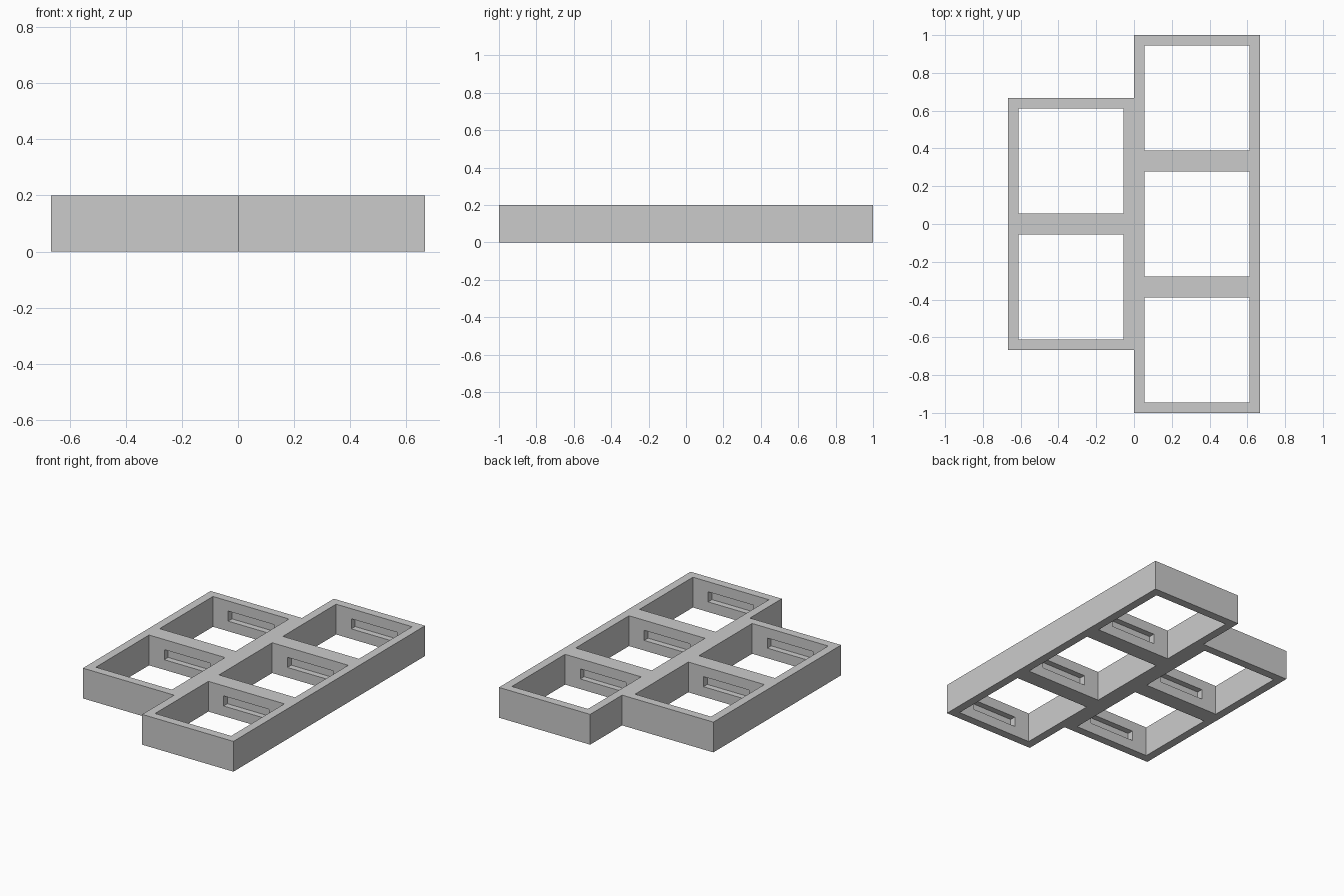
import bpy
import bmesh
from mathutils import Matrix, Vector

cube = bpy.data.objects.get("Cube")
if cube:
    bpy.data.objects.remove(cube, do_unlink=True)

CELL = 2 / 3          # outer size of one square cell
WALL = CELL / 12
HEIGHT = 0.2
SLOT_WIDTH = CELL / 2
SLOT_HEIGHT = HEIGHT / 3
SLOT_DEPTH = 0.04
INNER = CELL - 2 * WALL

# Two cells on one side, three on the other, staggered by half a cell
centers = [(-CELL / 2, (i - 0.5) * CELL) for i in range(2)]
centers += [(CELL / 2, (i - 1) * CELL) for i in range(3)]

grey = bpy.data.materials.new("plain_grey")
grey.use_nodes = True
grey.diffuse_color = (0.6, 0.6, 0.6, 1)
grey.node_tree.nodes["Principled BSDF"].inputs["Base Color"].default_value = (0.6, 0.6, 0.6, 1)


def add_object(name, bm):
    bmesh.ops.recalc_face_normals(bm, faces=bm.faces)
    mesh = bpy.data.meshes.new(name)
    bm.to_mesh(mesh)
    bm.free()
    mesh.materials.append(grey)
    obj = bpy.data.objects.new(name, mesh)
    bpy.context.collection.objects.link(obj)
    return obj


def cell_boxes(name, size):
    """One box of the given size in the middle of every cell."""
    bm = bmesh.new()
    for x, y in centers:
        place = Matrix.Translation((x, y, HEIGHT / 2)) @ Matrix.Diagonal((*size, 1))
        bmesh.ops.create_cube(bm, size=1, matrix=place)
    obj = add_object(name, bm)
    obj.hide_render = True
    return obj


# Solid stepped block
bm = bmesh.new()
outline = [(0, -1), (CELL, -1), (CELL, 1), (0, 1),
           (0, CELL), (-CELL, CELL), (-CELL, -CELL), (0, -CELL)]
base = bm.faces.new([bm.verts.new((x, y, 0)) for x, y in outline])
top = bmesh.ops.extrude_face_region(bm, geom=[base], use_keep_orig=True)
bmesh.ops.translate(bm, vec=Vector((0, 0, HEIGHT)),
                    verts=[v for v in top["geom"] if isinstance(v, bmesh.types.BMVert)])
frame = add_object("cell_frame", bm)

# Open square cells, then blind slots in their front and back walls
cutters = [
    cell_boxes("cell_opening_cutter", (INNER, INNER, HEIGHT * 2)),
    cell_boxes("wall_slot_cutter", (SLOT_WIDTH, INNER + 2 * SLOT_DEPTH, SLOT_HEIGHT)),
]
bpy.context.view_layer.objects.active = frame
for cutter in cutters:
    cut = frame.modifiers.new(cutter.name, "BOOLEAN")
    cut.operation = "DIFFERENCE"
    cut.solver = "EXACT"
    cut.object = cutter
    bpy.ops.object.modifier_apply(modifier=cut.name)
for cutter in cutters:
    bpy.data.objects.remove(cutter, do_unlink=True)
